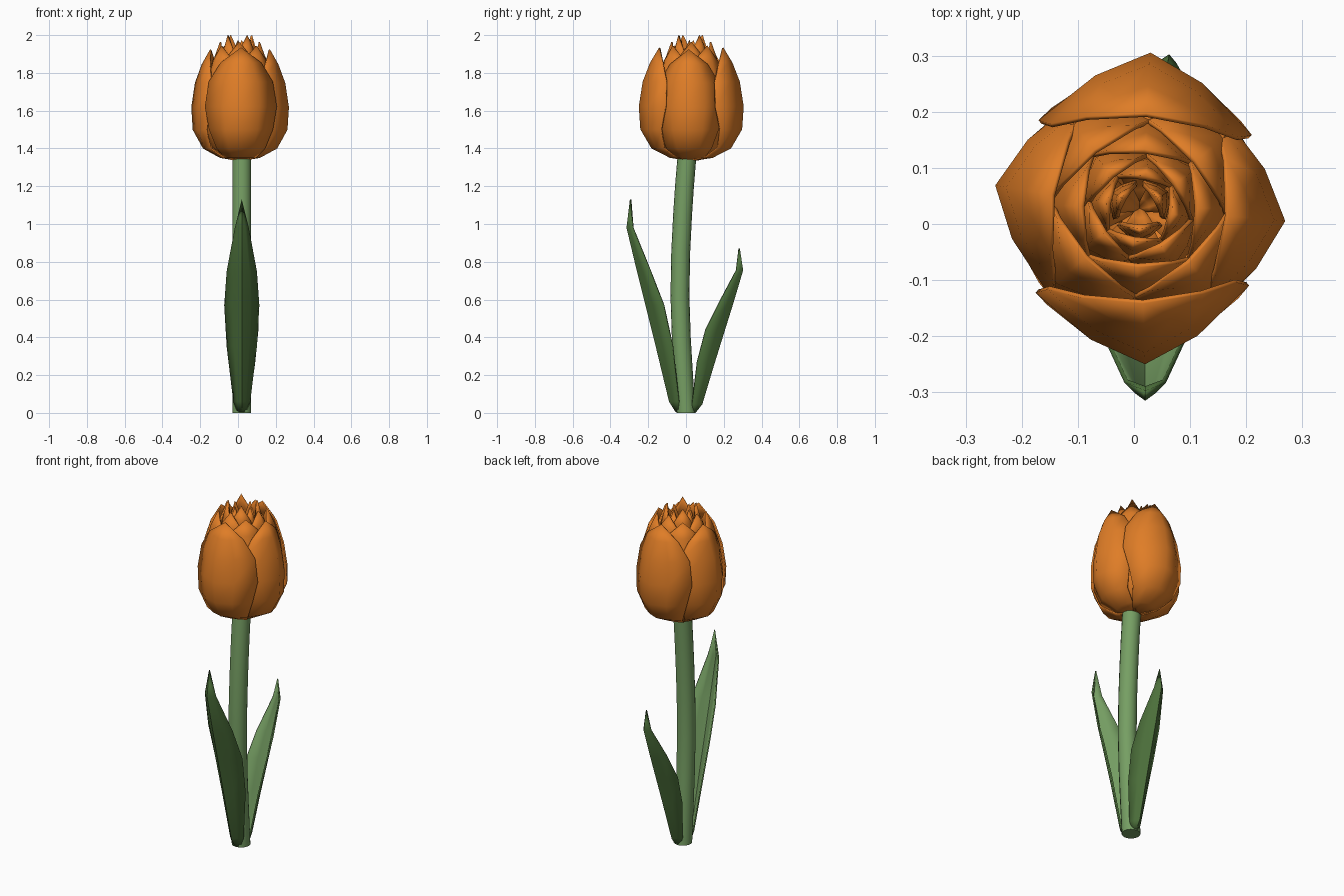
import bpy, bmesh, math

if "Cube" in bpy.data.objects:
    bpy.data.objects.remove(bpy.data.objects["Cube"])


def material(name, rgb):
    m = bpy.data.materials.new(name)
    m.diffuse_color = (*rgb, 1)
    m.use_nodes = True
    m.node_tree.nodes["Principled BSDF"].inputs["Base Color"].default_value = m.diffuse_color
    return m


ORANGE = material("petal orange", (0.74, 0.205, 0.02))
STEM = material("stem green", (0.18, 0.345, 0.125))
LEAF = material("leaf dark green", (0.072, 0.16, 0.043))


def finish(name, bm, mats, angle=50):
    bmesh.ops.remove_doubles(bm, verts=bm.verts, dist=0.0005)
    me = bpy.data.meshes.new(name)
    bm.to_mesh(me)
    bm.free()
    ob = bpy.data.objects.new(name, me)
    bpy.context.collection.objects.link(ob)
    for m in mats:
        me.materials.append(m)
    bpy.ops.object.select_all(action='DESELECT')
    ob.select_set(True)
    bpy.context.view_layer.objects.active = ob
    bpy.ops.object.shade_smooth_by_angle(angle=math.radians(angle))
    return ob


def blade(bm, origin, deg, rows, power):
    """Cupped petal or leaf: rows of (height, distance out, half width, cup depth)."""
    a = math.radians(deg)
    ca, sa = math.cos(a), math.sin(a)
    grid = []
    for z, r, hw, dep in rows:
        line = []
        for w in (-1, -0.5, 0, 0.5, 1):
            d, t = r - dep * abs(w) ** power, w * hw
            line.append(bm.verts.new((origin[0] + ca * d - sa * t,
                                      origin[1] + sa * d + ca * t, z)))
        grid.append(line)
    for lo, hi in zip(grid, grid[1:]):
        for i in range(4):
            bm.faces.new((lo[i], lo[i + 1], hi[i + 1], hi[i]))


def thicken(ob, t, inside=0):
    s = ob.modifiers.new("thickness", 'SOLIDIFY')
    s.thickness = t
    s.offset = -1
    s.material_offset = inside


# Flower head: nested rings of cupped petals
PETAL = [(1.335, .02, .03, .005), (1.35, .11, .08, .03), (1.40, .205, .125, .06),
         (1.50, .262, .165, .10), (1.62, .27, .185, .13), (1.75, .25, .165, .115),
         (1.85, .212, .105, .06), (1.93, .165, 0, 0)]


def petal_rows(scale, tip, base=1.335):
    k = (tip - base) / 0.595
    return [(base + (z - 1.335) * k, r * scale, hw * scale, d * scale)
            for z, r, hw, d in PETAL]


CENTRE = (0.01, 0.028)
# (name, radial scale, tip height, [angles])
RINGS = [("outer_petals_front_back", 1.03, 1.935, [-88, 86]),
         ("outer_petals_sides", 0.965, 1.925, [-5, 171]),
         ("second_petals", 0.80, 1.945, [40, 128, 222, 312]),
         ("third_petals", 0.64, 1.965, [0, 85, 178, 268]),
         ("fourth_petals", 0.48, 2.0, [35, 130, 215, 300]),
         ("fifth_petals", 0.36, 1.975, [80, 170, 260, 350]),
         ("core_petals", 0.22, 1.93, [30, 150, 270])]
for n, (name, scale, tip, angles) in enumerate(RINGS):
    bm = bmesh.new()
    for a in angles:
        blade(bm, CENTRE, a, petal_rows(scale, tip, 1.335 + 0.006 * max(0, n - 1)), 1.5)
    thicken(finish(name, bm, [ORANGE]), 0.008)

# Stem: gently bowed tube
PATH = [(0, 0.0), (.2, -.013), (.4, -.025), (.62, -.032), (.85, -.028),
        (1.05, -.018), (1.2, -.008), (1.37, .006)]
SIDES = 16
bm = bmesh.new()
rings = [[bm.verts.new((.02 + .05 * math.cos(2 * math.pi * i / SIDES),
                        y + .05 * math.sin(2 * math.pi * i / SIDES), z))
          for i in range(SIDES)] for z, y in PATH]
for lo, hi in zip(rings, rings[1:]):
    for i in range(SIDES):
        j = (i + 1) % SIDES
        bm.faces.new((lo[i], lo[j], hi[j], hi[i]))
bm.faces.new(rings[0][::-1])
bm.faces.new(rings[-1])
finish("stem", bm, [STEM])

# Leaves: dark outside, light inside
LEAF_ROWS = [(.004, .055, .025, .015), (.06, .09, .045, .05), (.35, .16, .08, .088),
             (.57, .215, .093, .095), (.75, .26, .08, .07), (.98, .315, .037, .032),
             (1.13, .297, 0, 0)]
for name, deg, kz, kr, kw in (("front_leaf", -90, 1, 1, 1),
                              ("back_leaf", 82, .77, .97, .78)):
    bm = bmesh.new()
    blade(bm, (.02, 0), deg, [(z * kz, r * kr, hw * kw, d * kr)
                              for z, r, hw, d in LEAF_ROWS], 1.25)
    thicken(finish(name, bm, [LEAF, STEM]), 0.008, 1)
